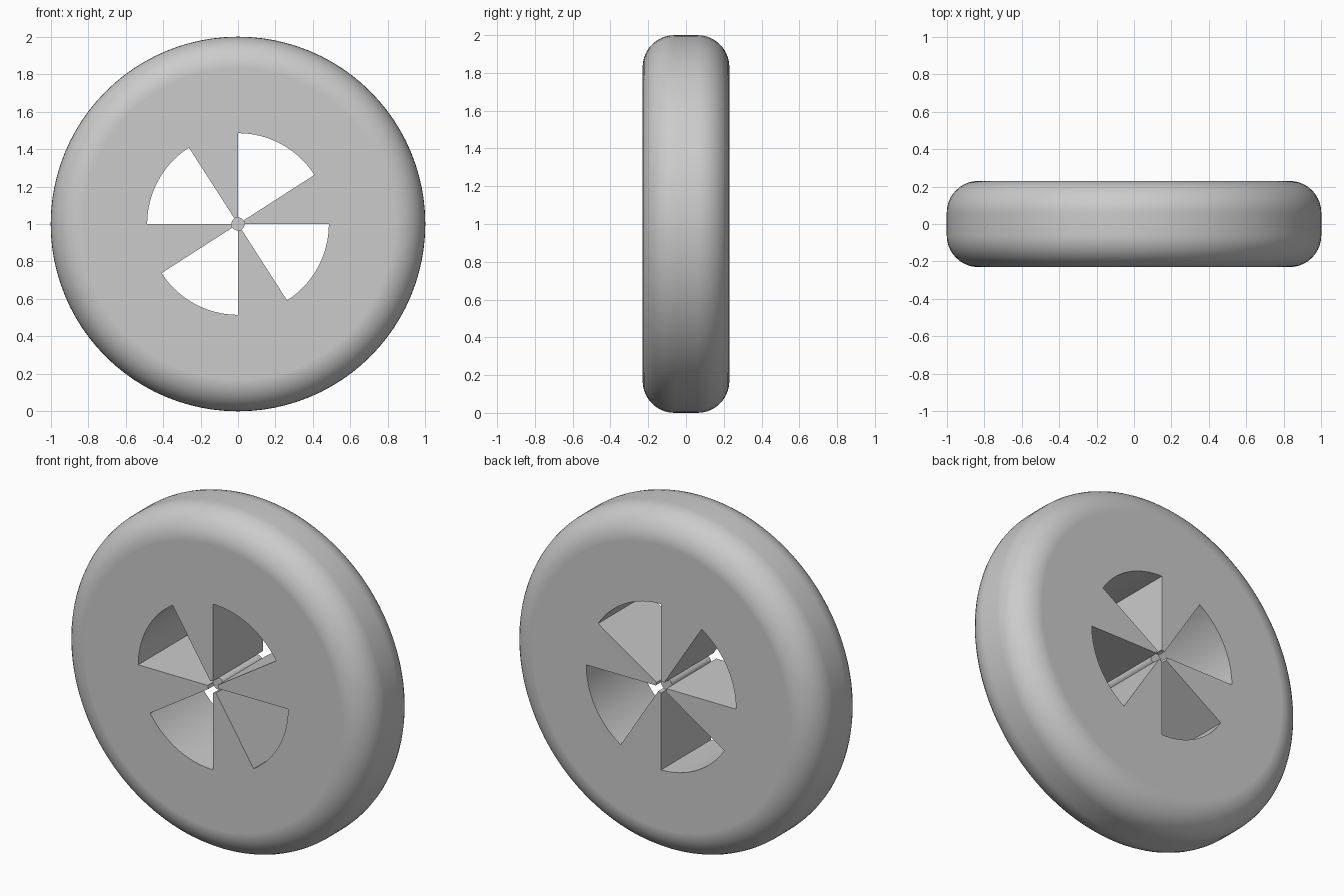
import bpy, bmesh, math
from mathutils import Matrix

cube = bpy.data.objects.get("Cube")
if cube:
    bpy.data.objects.remove(cube, do_unlink=True)

HALF, FILLET, HUB_R, HOLE_R = 0.23, 0.17, 0.035, 0.485
CENTRE = Matrix.Translation((0, 0, 1))

grey = bpy.data.materials.new("plain grey")
grey.use_nodes = True
colour = (0.6, 0.6, 0.6, 1)
grey.diffuse_color = colour
grey.node_tree.nodes["Principled BSDF"].inputs["Base Color"].default_value = colour


def add_object(name, bm):
    bmesh.ops.recalc_face_normals(bm, faces=bm.faces[:])
    mesh = bpy.data.meshes.new(name)
    bm.to_mesh(mesh)
    bm.free()
    mesh.transform(CENTRE)
    mesh.materials.append(grey)
    obj = bpy.data.objects.new(name, mesh)
    bpy.context.collection.objects.link(obj)
    return obj


def prism(name, outline, half):
    """Extrude an x-z outline along y, from -half to half."""
    bm = bmesh.new()
    face = bm.faces.new([bm.verts.new((x, -half, z)) for x, z in outline])
    new = bmesh.ops.extrude_face_region(bm, geom=[face])["geom"]
    verts = [g for g in new if isinstance(g, bmesh.types.BMVert)]
    bmesh.ops.translate(bm, verts=verts, vec=(0, 2 * half, 0))
    return add_object(name, bm)


def arc(radius, start, end, steps):
    angles = [start + (end - start) * i / steps for i in range(steps + 1)]
    return [(radius * math.cos(a), radius * math.sin(a)) for a in angles]


def select_only(obj):
    bpy.ops.object.select_all(action='DESELECT')
    obj.select_set(True)
    bpy.context.view_layer.objects.active = obj


# Wheel body: a disc with rounded rims
SIDES = 96
bm = bmesh.new()
corner = arc(FILLET, math.pi / 2, 0, 10)
half_profile = [(1 - FILLET + x, HALF - FILLET + y) for x, y in corner]
profile = half_profile + [(r, -y) for r, y in reversed(half_profile)]
rings = []
for r, y in profile:
    rings.append([bm.verts.new((x, y, z)) for x, z in arc(r, 0, math.tau, SIDES)[:-1]])
for a, b in zip(rings, rings[1:]):
    for i in range(SIDES):
        j = (i + 1) % SIDES
        bm.faces.new((a[i], a[j], b[j], b[i]))
bm.faces.new(rings[0])
bm.faces.new(rings[-1])
wheel = add_object("wheel_body", bm)

# Four one-radian windows joined by the hub bore
outline = []
for k in range(4):
    start = math.pi / 2 * (k + 1) - 1
    end = start + 1
    outline += arc(HOLE_R, start, end, 16)
    outline += arc(HUB_R, end, start + math.pi / 2, 4)
cutter = prism("window_cutter", outline, 0.4)
cutter.hide_render = True

cut = wheel.modifiers.new("windows", 'BOOLEAN')
cut.operation = 'DIFFERENCE'
cut.solver = 'EXACT'
cut.object = cutter
select_only(wheel)
bpy.ops.object.modifier_apply(modifier=cut.name)
bpy.data.objects.remove(cutter, do_unlink=True)

# Axle pin, slightly recessed at both ends
axle = prism("axle_pin", arc(HUB_R, 0, math.tau, 32)[:-1], 0.18)

for obj in (wheel, axle):
    select_only(obj)
    bpy.ops.object.shade_smooth_by_angle(angle=math.radians(30))
    weighted = obj.modifiers.new("weighted normals", 'WEIGHTED_NORMAL')
    weighted.keep_sharp = True
